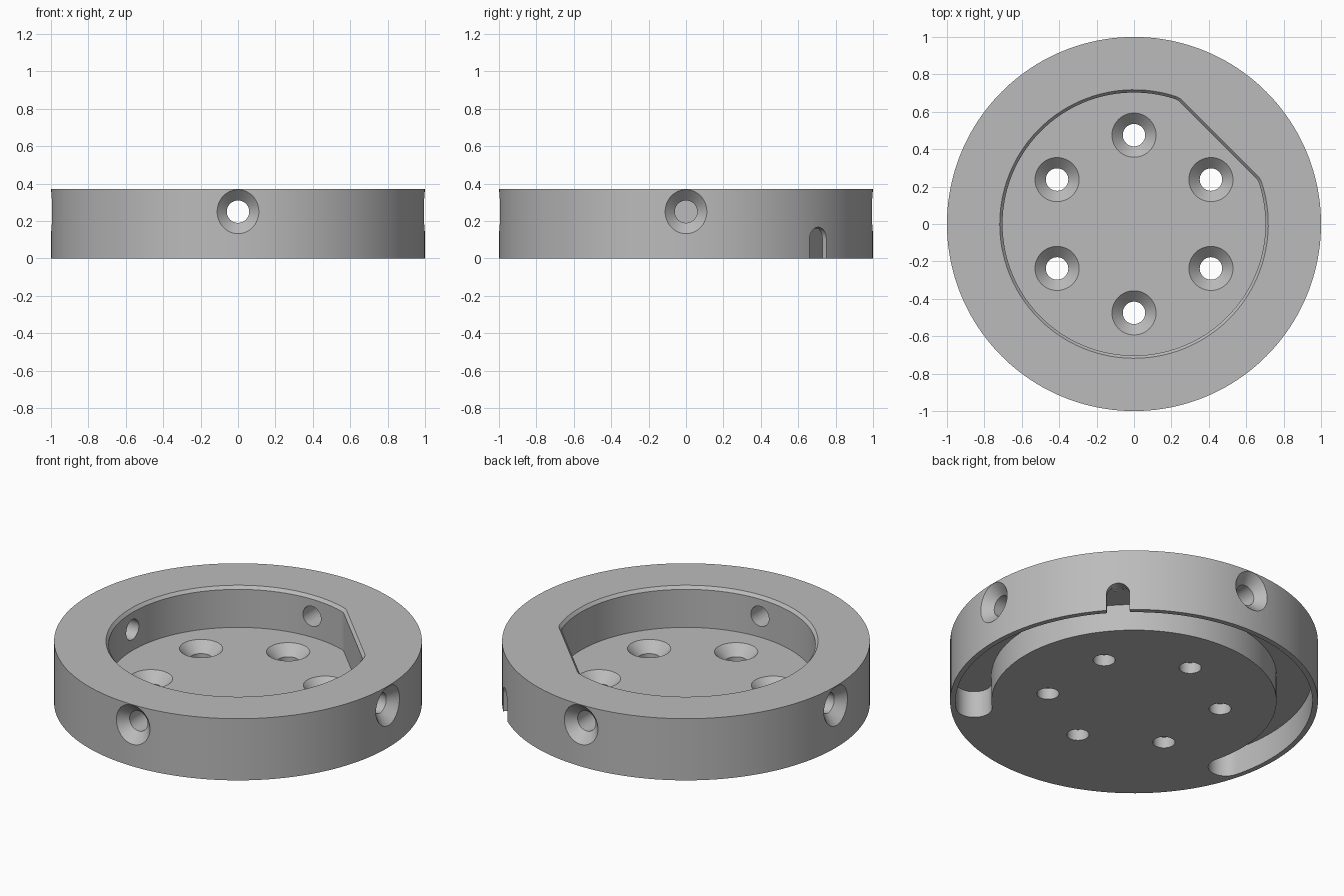
import bpy
import bmesh
from math import sin, cos, acos, radians, tau, pi
from mathutils import Matrix, Vector

if "Cube" in bpy.data.objects:
    bpy.data.objects.remove(bpy.data.objects["Cube"])

HEIGHT = 0.37
FLOOR = 0.124

grey = bpy.data.materials.new("machined_grey")
grey.use_nodes = True
colour = (0.5, 0.5, 0.5, 1)
grey.diffuse_color = colour
grey.node_tree.nodes["Principled BSDF"].inputs["Base Color"].default_value = colour


def loft(name, rings, matrix=Matrix()):
    """Solid through matching rings of points, capped at both ends."""
    bm = bmesh.new()
    loops = [[bm.verts.new(matrix @ Vector(p)) for p in ring] for ring in rings]
    count = len(loops[0])
    for low, high in zip(loops, loops[1:]):
        for i in range(count):
            j = (i + 1) % count
            bm.faces.new((low[i], low[j], high[j], high[i]))
    bm.faces.new(loops[0])
    bm.faces.new(loops[-1])
    bmesh.ops.recalc_face_normals(bm, faces=bm.faces)
    mesh = bpy.data.meshes.new(name)
    bm.to_mesh(mesh)
    bm.free()
    obj = bpy.data.objects.new(name, mesh)
    bpy.context.collection.objects.link(obj)
    mesh.materials.append(grey)
    return obj


def arc(radius, start, end, steps, centre=(0, 0)):
    return [(centre[0] + radius * cos(start + (end - start) * i / steps),
             centre[1] + radius * sin(start + (end - start) * i / steps))
            for i in range(steps + 1)]


def at_height(points, z):
    return [(x, y, z) for x, y in points]


def circle(radius, z, segments):
    return at_height(arc(radius, 0, tau, segments)[:-1], z)


def cut(target, cutter):
    bpy.context.view_layer.objects.active = target
    mod = target.modifiers.new("cut", 'BOOLEAN')
    mod.operation = 'DIFFERENCE'
    mod.solver = 'EXACT'
    mod.object = cutter
    bpy.ops.object.modifier_apply(modifier=mod.name)
    bpy.data.objects.remove(cutter)


# Round body
body = loft("round_housing", [circle(1, 0, 160), circle(1, HEIGHT, 160)])


# Pocket: circle with one flat at 45 degrees, filleted corners, chamfered rim
def pocket_outline(inset):
    big, flat, fillet = 0.718 - inset, 0.65 - inset, 0.1 - inset
    mid = radians(45)
    half = acos((flat - fillet) / (big - fillet))
    points = arc(big, mid + half, mid + tau - half, 96)
    for start, end, side in ((mid - half, mid, -1), (mid, mid + half, 1)):
        a = mid + side * half
        centre = ((big - fillet) * cos(a), (big - fillet) * sin(a))
        corner = arc(fillet, start, end, 8, centre)
        points += corner[1:] if side < 0 else corner[:-1]
    return points


pocket_rings = [(0.015, FLOOR), (0.015, HEIGHT - 0.018), (0, HEIGHT), (-0.015, HEIGHT + 0.018)]
cut(body, loft("pocket_cutter", [at_height(pocket_outline(o), z) for o, z in pocket_rings]))


# Countersunk holes: the drill points along local -z from the surface
def drill(matrix, depth, clearance):
    profile = [(0.06, -depth), (0.06, -0.058), (0.118, 0), (0.118 + clearance, clearance)]
    cut(body, loft("drill_cutter", [circle(r, z, 48) for r, z in profile], matrix))


for k in range(6):
    a = radians(30 + 60 * k)
    drill(Matrix.Translation((0.475 * cos(a), 0.475 * sin(a), FLOOR)), 0.3, 0.03)

# Four side holes; the one on +x stops short of the pocket
for k in range(4):
    turn = Matrix.Rotation(k * pi / 2, 4, 'Z')
    aim = Matrix.Translation((1, 0, 0.25)) @ Matrix.Rotation(pi / 2, 4, 'Y')
    drill(turn @ aim, 0.2 if k == 0 else 0.36, 0.05)

# Curved channel with round ends, open underneath
inner, outer = 0.775, 0.97
middle, cap = (inner + outer) / 2, (outer - inner) / 2
first, last = radians(-45), radians(195)
channel = arc(outer, first, last, 108)
channel += arc(cap, last, last + pi, 16, (middle * cos(last), middle * sin(last)))[1:-1]
channel += arc(inner, last, first, 108)
channel += arc(cap, first + pi, first + tau, 16, (middle * cos(first), middle * sin(first)))[1:-1]
cut(body, loft("channel_cutter", [at_height(channel, -0.1), at_height(channel, 0.16)]))

# Arched outlet through the outer wall of the channel
arch = arc(0.063, 0, pi, 24, (0, 0.104)) + [(-0.063, -0.1), (0.063, -0.1)]
cut(body, loft("outlet_cutter", [[(r, y, z) for y, z in arch] for r in (0.93, 1.1)],
               Matrix.Rotation(radians(45), 4, 'Z')))

# Smooth round walls, sharp edges
bpy.ops.object.select_all(action='DESELECT')
body.select_set(True)
bpy.context.view_layer.objects.active = body
bpy.ops.object.shade_smooth_by_angle(angle=radians(25))
